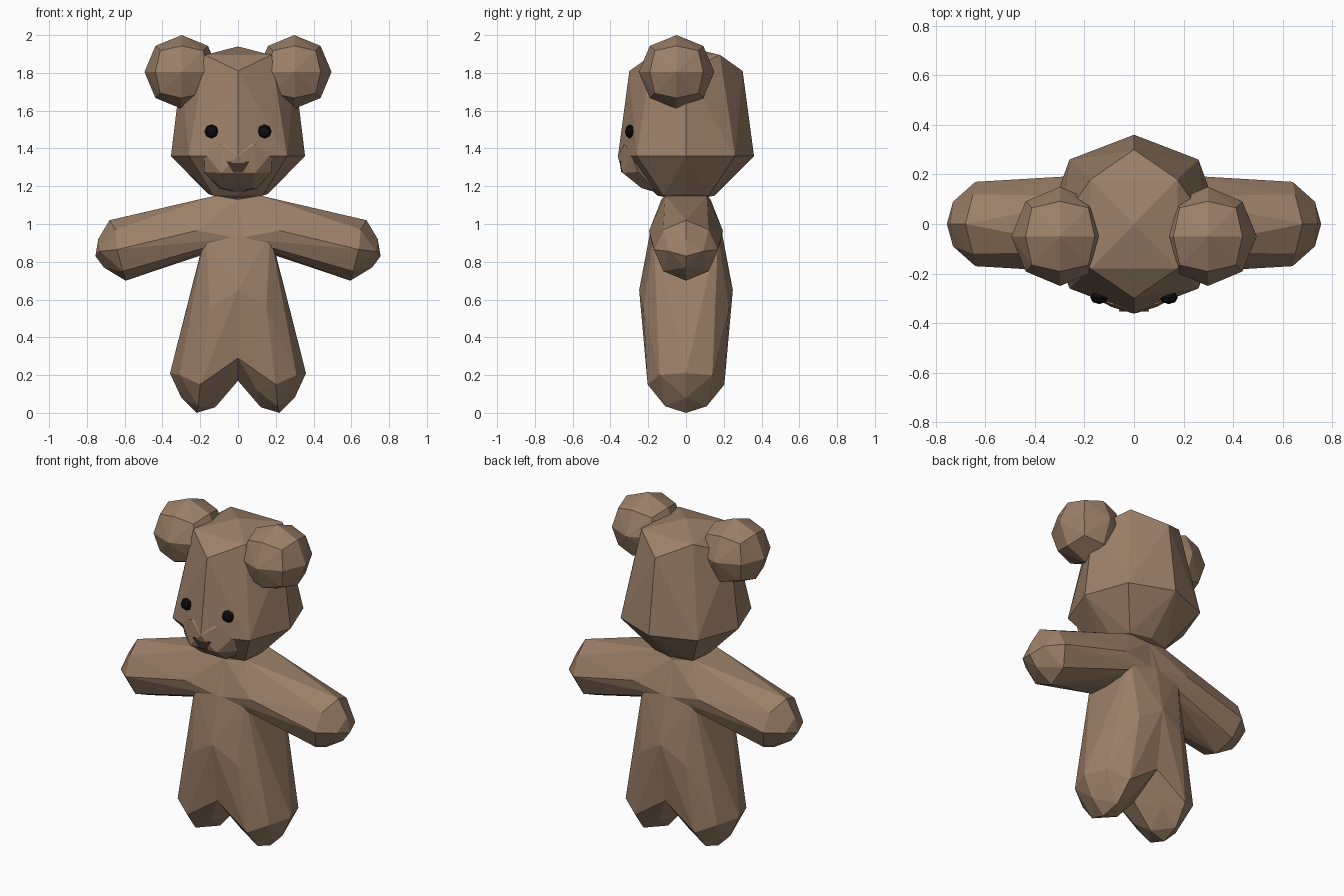
import bpy, bmesh
from itertools import product
from mathutils import Vector

if "Cube" in bpy.data.objects:
    bpy.data.objects.remove(bpy.data.objects["Cube"])


def material(name, rgb):
    m = bpy.data.materials.new(name)
    m.diffuse_color = (*rgb, 1)
    m.use_nodes = True
    m.node_tree.nodes["Principled BSDF"].inputs["Base Color"].default_value = m.diffuse_color
    return m


FUR = material("fur", (0.33, 0.215, 0.14))
DARK = material("black", (0.004, 0.004, 0.005))
NOSE = material("nose_brown", (0.06, 0.035, 0.025))


def hull(name, pts, mat, flip_x=False, flip_y=False, mirror=False):
    """Faceted solid from key points, optionally reflected, optionally a mirrored half."""
    signs = product((1, -1) if flip_x else (1,), (1, -1) if flip_y else (1,))
    allp = {(round(x * sx, 4) + 0.0, round(y * sy, 4) + 0.0, z)
            for sx, sy in signs for x, y, z in pts}
    bm = bmesh.new()
    for p in sorted(allp):
        bm.verts.new(p)
    res = bmesh.ops.convex_hull(bm, input=bm.verts[:])
    junk = {v for v in res["geom_interior"] + res["geom_unused"]
            if isinstance(v, bmesh.types.BMVert)}
    bmesh.ops.delete(bm, geom=list(junk), context="VERTS")
    if mirror:  # open the half at the centre plane
        caps = [f for f in bm.faces if all(abs(v.co.x) < 1e-4 for v in f.verts)]
        bmesh.ops.delete(bm, geom=caps, context="FACES")
    bmesh.ops.recalc_face_normals(bm, faces=bm.faces[:])
    me = bpy.data.meshes.new(name)
    bm.to_mesh(me)
    bm.free()
    me.materials.append(mat)
    ob = bpy.data.objects.new(name, me)
    bpy.context.collection.objects.link(ob)
    if mirror:
        ob.modifiers.new("mirror", "MIRROR").use_clip = True
    return ob


def ball(name, c, r, mat):
    """Sphere with the points of a once-subdivided cube."""
    pts = []
    for d in product((-1, 0, 1), repeat=3):
        if any(d):
            n = Vector(d).normalized()
            pts.append(tuple(c[i] + n[i] * r[i] for i in range(3)))
    return hull(name, pts, mat)


# Head: crown, brow ring, wide cheek ring, narrow neck
hull("head", [(0, 0, 1.94), (0.175, 0.18, 1.895), (0, 0.30, 1.81), (0.30, 0, 1.81),
              (0, 0.36, 1.36), (0.26, 0.26, 1.36), (0.355, 0, 1.36),
              (0.13, 0.12, 1.15), (0.16, 0, 1.16), (0, 0.15, 1.15), (0, 0, 1.12)],
     FUR, flip_x=True, flip_y=True)

# Ears and eyes
for side, s in (("left", 1), ("right", -1)):
    ball(side + "_ear", (0.298 * s, -0.05, 1.805), (0.197, 0.2, 0.195), FUR)
    ball(side + "_eye", (0.14 * s, -0.297, 1.49), (0.037, 0.026, 0.037), DARK)

# Muzzle hugging the lower face
hull("muzzle", [(0.09, -0.325, 1.425), (0.175, -0.29, 1.37), (0.18, -0.255, 1.275),
                (0.10, -0.17, 1.19), (0, -0.362, 1.36), (0.09, -0.335, 1.27),
                (0.08, -0.235, 1.19), (0, -0.15, 1.165)], FUR, flip_x=True)
hull("nose", [(0.06, -0.352, 1.33), (0.025, -0.342, 1.272), (0.05, -0.30, 1.33),
              (0.02, -0.30, 1.275)], NOSE, flip_x=True)

# Torso with legs: one half, mirrored
hull("torso_and_legs", [(0, 0.13, 1.13), (0, 0.195, 0.93), (0.17, 0.17, 0.95),
                        (0.20, 0, 0.84), (0.19, 0.14, 0.82), (0, 0.248, 0.65),
                        (0.15, 0.225, 0.56), (0.36, 0, 0.21), (0.31, 0.14, 0.20),
                        (0.20, 0.203, 0.15), (0, 0.20, 0.29), (0, 0, 0.17),
                        (0.30, 0, 0.08), (0.22, 0, 0.0), (0.12, 0, 0.03),
                        (0.21, 0.11, 0.035), (0.10, 0.12, 0.12)],
     FUR, flip_y=True, mirror=True)

# Arms: one arm from the chest centre to the paw, mirrored
hull("arms", [(0, 0, 1.15), (0.12, 0.11, 1.15), (0, 0.13, 1.13), (0, 0.19, 0.925),
              (0, 0, 0.90), (0.20, 0, 1.12), (0.22, 0.195, 0.965), (0.20, 0, 0.84),
              (0.20, 0.13, 0.845), (0.68, 0, 1.02), (0.65, 0.12, 0.97),
              (0.64, 0.17, 0.865), (0.61, 0.12, 0.75), (0.595, 0, 0.70),
              (0.74, 0, 0.92), (0.755, 0, 0.83), (0.73, 0.09, 0.855),
              (0.71, 0, 0.77)], FUR, flip_y=True, mirror=True)
